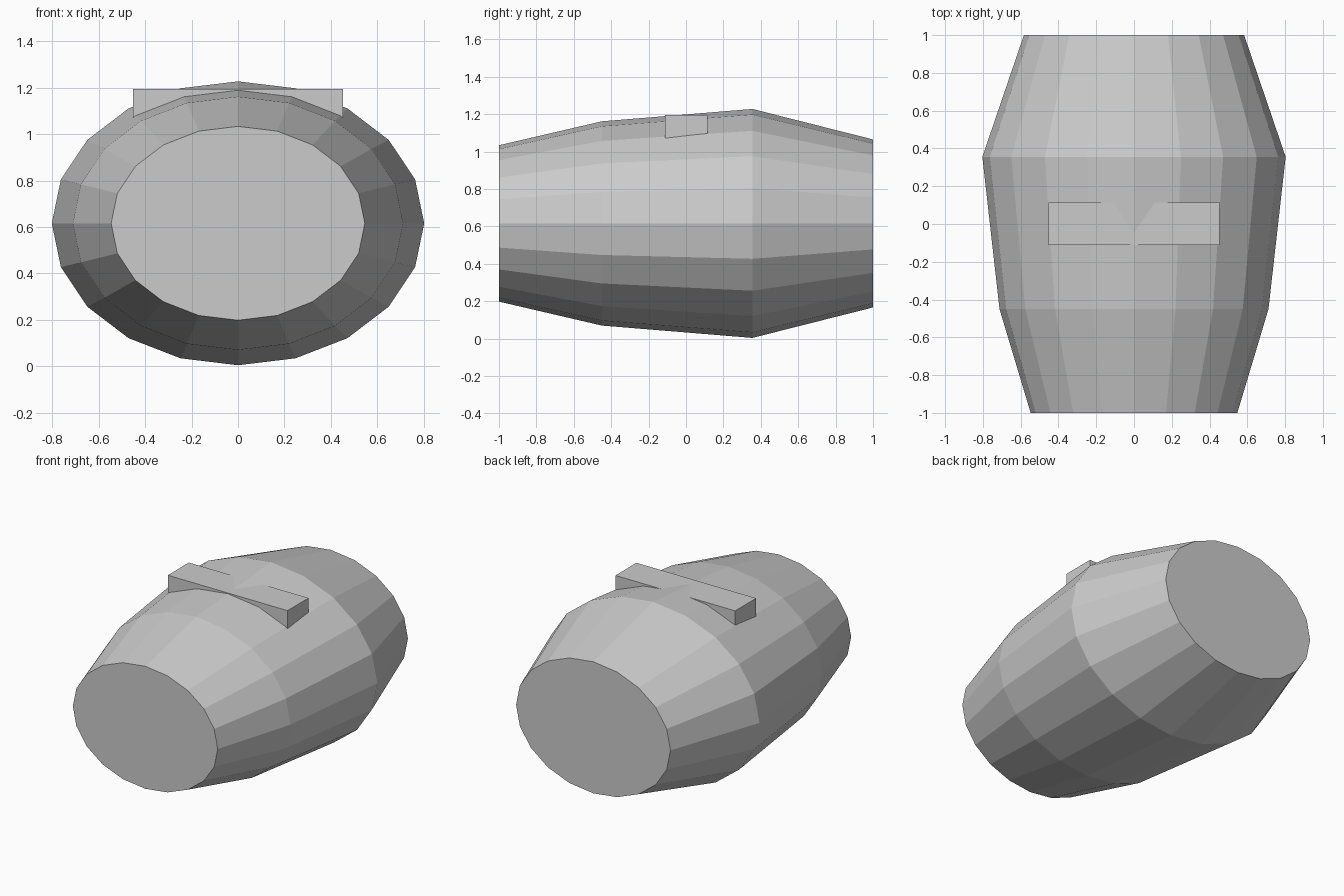
import bpy, bmesh
from math import sin, cos, pi

if "Cube" in bpy.data.objects:
    bpy.data.objects.remove(bpy.data.objects["Cube"])

SIDES = 20
CENTRE_Z = 0.616
# (y, half width, half height) of each hoop, front to back
RINGS = [(-1.0, 0.547, 0.418), (-0.45, 0.712, 0.546),
         (0.355, 0.803, 0.612), (1.0, 0.583, 0.449)]


def finish(name, bm):
    bmesh.ops.recalc_face_normals(bm, faces=bm.faces)
    mesh = bpy.data.meshes.new(name)
    bm.to_mesh(mesh)
    bm.free()
    obj = bpy.data.objects.new(name, mesh)
    bpy.context.collection.objects.link(obj)
    return obj


# Faceted oval barrel: lofted rings with flat end caps
bm = bmesh.new()
loops = [[bm.verts.new((rx * sin(2 * pi * i / SIDES), y,
                        CENTRE_Z + rz * cos(2 * pi * i / SIDES)))
          for i in range(SIDES)] for y, rx, rz in RINGS]
for a, b in zip(loops, loops[1:]):
    for i in range(SIDES):
        j = (i + 1) % SIDES
        bm.faces.new((a[i], a[j], b[j], b[i]))
bm.faces.new(loops[0])
bm.faces.new(loops[-1])
finish("barrel_body", bm)

# Crossbar sunk into the top of the barrel
bm = bmesh.new()
bmesh.ops.create_cube(bm, size=1)
bmesh.ops.scale(bm, verts=bm.verts, vec=(0.904, 0.226, 0.16))
bmesh.ops.translate(bm, verts=bm.verts, vec=(0, 0.002, 1.115))
finish("top_crossbar", bm)
